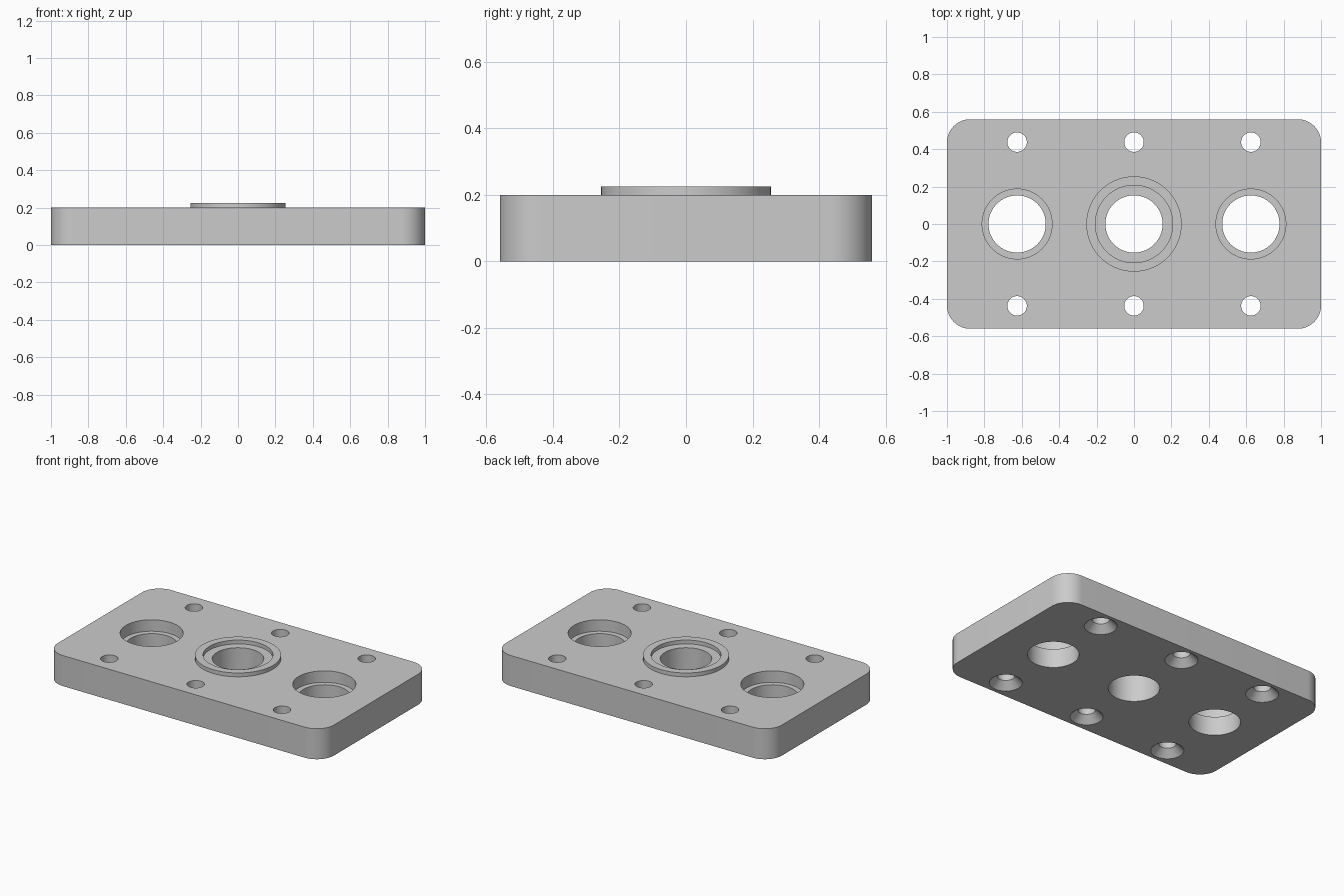
import bpy, bmesh, math

cube = bpy.data.objects.get("Cube")
if cube:
    bpy.data.objects.remove(cube, do_unlink=True)

HALF_X, HALF_Y, THICK, CORNER = 1.0, 0.56, 0.2, 0.125
BOSS_TOP = 0.225
PITCH_X, PITCH_Y = 0.625, 0.4375
BORE, COUNTERBORE, SCREW, SINK = 0.153, 0.187, 0.052, 0.098
SEGMENTS = 64

grey = bpy.data.materials.new("machined_grey")
grey.use_nodes = True
colour = (0.6, 0.6, 0.6, 1.0)
grey.diffuse_color = colour
grey.node_tree.nodes["Principled BSDF"].inputs["Base Color"].default_value = colour


def finish(name, bm):
    bmesh.ops.recalc_face_normals(bm, faces=bm.faces)
    mesh = bpy.data.meshes.new(name)
    bm.to_mesh(mesh)
    bm.free()
    mesh.materials.append(grey)
    obj = bpy.data.objects.new(name, mesh)
    bpy.context.collection.objects.link(obj)
    return obj


def lathe(name, profile, x=0, y=0, closed=False):
    """Revolve (radius, z) points; open profiles get flat end caps."""
    bm = bmesh.new()
    rings = []
    for r, z in profile:
        angles = [math.tau * i / SEGMENTS for i in range(SEGMENTS)]
        rings.append([bm.verts.new((x + r * math.cos(a), y + r * math.sin(a), z))
                      for a in angles])
    pairs = list(zip(rings, rings[1:]))
    if closed:
        pairs.append((rings[-1], rings[0]))
    else:
        bm.faces.new(rings[0])
        bm.faces.new(rings[-1])
    for low, high in pairs:
        for i in range(SEGMENTS):
            j = (i + 1) % SEGMENTS
            bm.faces.new((low[i], low[j], high[j], high[i]))
    return finish(name, bm)


def combine(target, tool, operation):
    mod = target.modifiers.new("combine", 'BOOLEAN')
    mod.operation, mod.solver, mod.object = operation, 'EXACT', tool
    bpy.context.view_layer.objects.active = target
    bpy.ops.object.modifier_apply(modifier=mod.name)
    bpy.data.objects.remove(tool, do_unlink=True)


# Rounded rectangular plate
bm = bmesh.new()
outline = []
for k, (sx, sy) in enumerate([(1, 1), (-1, 1), (-1, -1), (1, -1)]):
    for i in range(17):
        a = math.pi / 2 * (k + i / 16)
        outline.append(bm.verts.new((sx * (HALF_X - CORNER) + CORNER * math.cos(a),
                                     sy * (HALF_Y - CORNER) + CORNER * math.sin(a), 0)))
base = bm.faces.new(outline)
top = bmesh.ops.extrude_face_region(bm, geom=[base])["geom"]
bmesh.ops.translate(bm, vec=(0, 0, THICK),
                    verts=[v for v in top if isinstance(v, bmesh.types.BMVert)])
plate = finish("mounting_plate", bm)

# Raised ring around the centre bore, set into the plate for a clean join
boss = lathe("centre_ring", [(0.255, 0.15), (0.255, BOSS_TOP),
                             (0.207, BOSS_TOP), (0.207, 0.15)], closed=True)
combine(plate, boss, 'UNION')

# Centre bore, and stepped bores on both sides
combine(plate, lathe("bore_cutter", [(BORE, -0.1), (BORE, 0.3)]), 'DIFFERENCE')
for side in (-1, 1):
    step = THICK - 0.075
    combine(plate, lathe("stepped_cutter", [(BORE, -0.1), (BORE, step),
                                            (COUNTERBORE, step), (COUNTERBORE, 0.3)],
                         side * PITCH_X), 'DIFFERENCE')

# Screw holes, countersunk from below
for col in (-1, 0, 1):
    for row in (-1, 1):
        combine(plate, lathe("screw_cutter", [(SINK, -0.1), (SINK, 0),
                                              (SCREW, SINK - SCREW), (SCREW, 0.3)],
                             col * PITCH_X, row * PITCH_Y), 'DIFFERENCE')

# Smooth curved walls, crisp rims
bpy.ops.object.select_all(action='DESELECT')
plate.select_set(True)
bpy.context.view_layer.objects.active = plate
bpy.ops.object.shade_smooth_by_angle(angle=math.radians(30))
